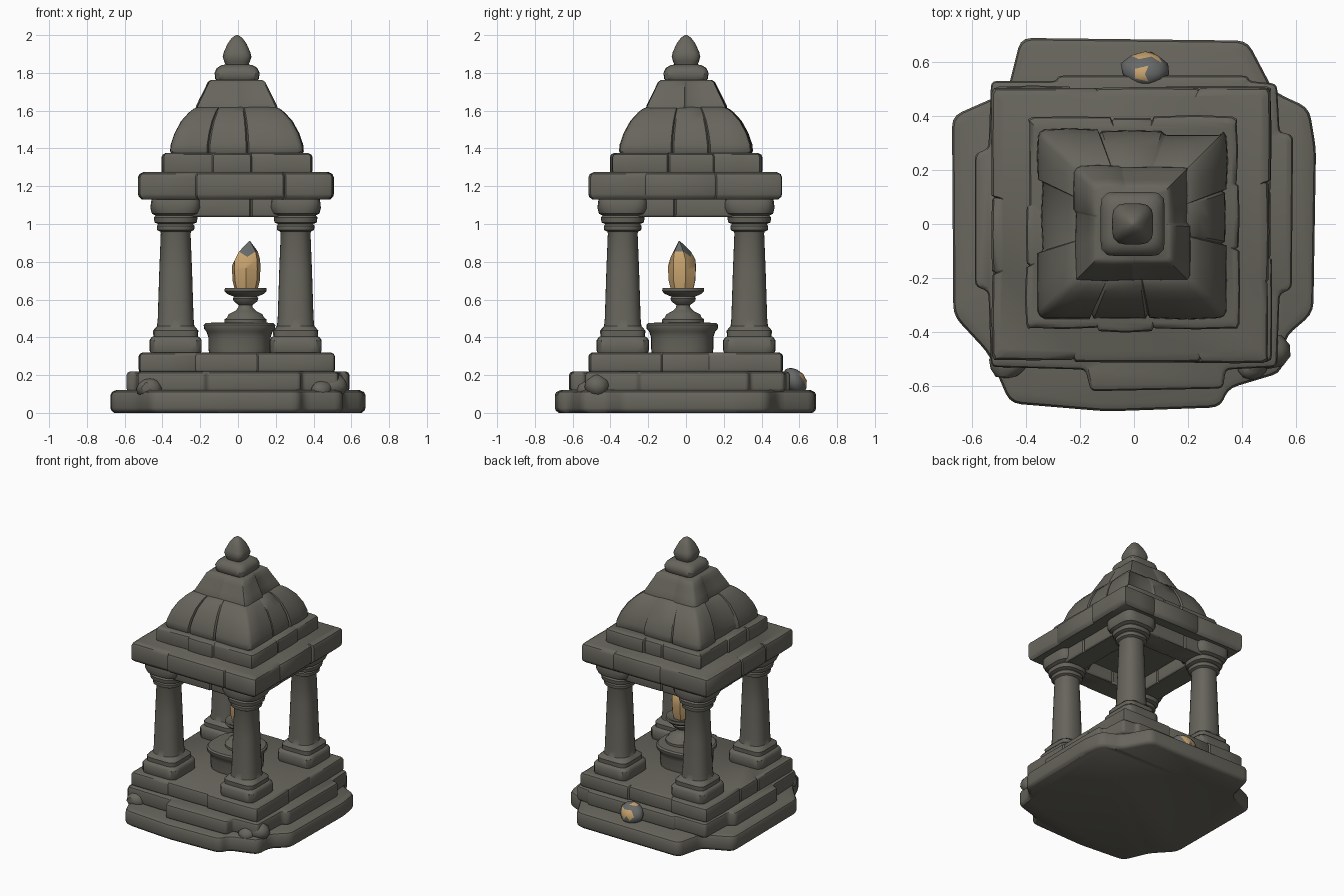
import bpy, bmesh, math, random
from mathutils import Vector

if "Cube" in bpy.data.objects:
    bpy.data.objects.remove(bpy.data.objects["Cube"])
random.seed(4)


def material(name, rgb):
    m = bpy.data.materials.new(name)
    m.diffuse_color = (*rgb, 1)
    m.use_nodes = True
    m.node_tree.nodes["Principled BSDF"].inputs["Base Color"].default_value = m.diffuse_color
    return m


STONE = material("weathered stone", (0.135, 0.130, 0.107))
AMBER = material("amber crystal", (0.58, 0.37, 0.16))
GREY = material("grey crystal", (0.135, 0.14, 0.14))


def finish(name, bm, mats):
    bmesh.ops.recalc_face_normals(bm, faces=bm.faces)
    me = bpy.data.meshes.new(name)
    bm.to_mesh(me)
    bm.free()
    for m in mats:
        me.materials.append(m)
    ob = bpy.data.objects.new(name, me)
    bpy.context.collection.objects.link(ob)
    return ob


def loft(name, rings, mats=(STONE,), rule=None):
    """Skin a stack of equal-length rings and cap both ends."""
    bm = bmesh.new()
    vs = [[bm.verts.new(p) for p in r] for r in rings]
    n = len(vs[0])
    for a, b in zip(vs, vs[1:]):
        for i in range(n):
            j = (i + 1) % n
            bm.faces.new((a[i], a[j], b[j], b[i]))
    bm.faces.new(vs[0][::-1])
    bm.faces.new(vs[-1])
    if rule:
        for f in bm.faces:
            f.material_index = rule(f.calc_center_median())
    return finish(name, bm, mats)


def block_profile(z0, z1, b=0.02):
    """Inset and height pairs for a worn, round-edged block."""
    return [(b * 0.7, z0), (b * 0.15, z0 + b * 0.5), (0, z0 + b), (0, z1 - b),
            (b * 0.25, z1 - b * 0.4), (b, z1)]


def rounded(outline, r, steps=3):
    """Round every corner of a coarse outline."""
    out = []
    n = len(outline)
    for i in range(n):
        p, a, b = (Vector(outline[k % n]) for k in (i, i - 1, i + 1))
        da, db = a - p, b - p
        s = p + da.normalized() * min(r, da.length * 0.4)
        e = p + db.normalized() * min(r, db.length * 0.4)
        for k in range(steps + 1):
            t = k / steps
            out.append(s * (1 - t) ** 2 + p * 2 * t * (1 - t) + e * t * t)
    return out


def slab(name, outline, profile, r=0.04):
    pts = rounded(outline, r)
    return loft(name, [[(p.x * (1 - d / 0.6), p.y * (1 - d / 0.6), z) for p in pts]
                       for d, z in profile])


def course(name, c, hx, hy, profile, joints=2, wear=0.012, groove=0.012):
    """Rectangular masonry course: stones of uneven depth split by grooves."""
    pts = []
    for side in range(4):
        ang = side * math.pi / 2
        half, depth = (hx, hy) if side % 2 == 0 else (hy, hx)
        cuts = [half * (-1 + 2 * (k + 1 + random.uniform(-.25, .25)) / (joints + 1))
                for k in range(joints)]
        ends = [-half] + cuts + [half]
        line = []
        for k in range(len(ends) - 1):
            a, b = ends[k], ends[k + 1]
            off = random.uniform(-wear, wear * 0.3)
            ga = 0.024 if k == 0 else 0.008
            gb = 0.024 if k == len(ends) - 2 else 0.008
            line += [(a + ga, off), ((a + b) / 2, off + random.uniform(0, wear * .4)),
                     (b - gb, off)]
            if k < len(ends) - 2:
                line.append((b, -groove))
            else:
                line.append((b - 0.007, -0.007))      # worn corner
        for t, off in line:
            v = Vector((t, -(depth + off)))
            pts.append((v.x * math.cos(ang) - v.y * math.sin(ang),
                        v.x * math.sin(ang) + v.y * math.cos(ang)))
    rings = [[(c[0] + x * (1 - d / hx), c[1] + y * (1 - d / hy), z) for x, y in pts]
             for d, z in profile]
    return loft(name, rings)


def turned(name, c, profile, n=32, **kw):
    """Stack of superellipse rings: (radius, height, squareness)."""
    rings = []
    for r, z, p in profile:
        ring = []
        for i in range(n):
            a = 2 * math.pi * (i + 0.5) / n
            ca, sa = math.cos(a), math.sin(a)
            k = r * (abs(ca) ** p + abs(sa) ** p) ** (-1 / p)
            ring.append((c[0] + k * ca, c[1] + k * sa, z))
        rings.append(ring)
    return loft(name, rings, **kw)


# stepped base
slab("ground_slab", [(-.42, .69), (.42, .68), (.52, .49), (.65, .43), (.675, .28),
                     (.665, -.33), (.56, -.42), (.55, -.55), (.35, -.61), (.32, -.68),
                     (-.1, -.695), (-.46, -.665), (-.54, -.48), (-.67, -.34),
                     (-.675, .4), (-.47, .49)], block_profile(0, .12, .025))
slab("second_step", [(-.28, .55), (.42, .55), (.43, .53), (.53, .52), (.54, .34), (.59, .33),
                     (.585, -.24), (.54, -.26), (.53, -.53), (.34, -.54), (.33, -.61),
                     (-.16, -.62), (-.18, -.54), (-.53, -.53), (-.54, -.25),
                     (-.59, -.23), (-.59, .26), (-.54, .28), (-.53, .53), (-.29, .53)],
     block_profile(.11, .22), r=.02)
course("third_step", (-.005, 0), .52, .51, block_profile(.21, .32))

# four columns with square feet and spreading capitals
column = [(.130, .31, 9), (.138, .33, 9), (.138, .385, 9), (.128, .40, 9), (.118, .405, 7),
          (.120, .435, 6), (.108, .45, 4), (.099, .46, 2.6), (.095, .50, 2.5),
          (.087, .75, 2.4), (.079, .95, 2.4), (.082, .96, 2.5), (.098, .968, 2.5),
          (.100, .99, 2.5), (.092, 1.0, 2.5), (.112, 1.008, 2.7), (.116, 1.035, 2.8),
          (.106, 1.045, 3), (.126, 1.055, 3.5), (.134, 1.085, 4.5), (.130, 1.12, 6),
          (.125, 1.14, 6)]
for x in (-.33, .305):
    for y in (-.335, .335):
        turned("column", (x, y), column)

# lintels joining the capitals
for s in (-1, 1):
    lintel = block_profile(1.038, 1.14, .012)
    course("front_lintel" if s < 0 else "back_lintel", (-.01, s * .335), .36, .085, lintel, 1, .006)
    course("side_lintel", (-.01 + s * .32, 0), .085, .36, lintel, 1, .006)

# roof courses
course("eave_slab", (-.01, 0), .515, .512, block_profile(1.13, 1.275, .028), 2, .01)
course("roof_course", (-.005, 0), .395, .395, block_profile(1.26, 1.375, .02), 2, .014)


def by_width(h, rows):
    return [(h - w, z) for w, z in rows]


course("lower_dome", (-.008, 0), .348, .348, by_width(.348, [
    (.335, 1.36), (.348, 1.385), (.345, 1.42), (.325, 1.48), (.29, 1.545), (.25, 1.59),
    (.225, 1.61), (.20, 1.62)]), 2, .018, .014)
course("upper_dome", (-.008, 0), .215, .215, by_width(.215, [
    (.215, 1.60), (.212, 1.625), (.195, 1.66), (.165, 1.72), (.150, 1.752), (.135, 1.762)]),
    1, .012, .004)

# crown
turned("crown_collar", (-.005, 0), [(.10, 1.75, 7), (.116, 1.768, 7), (.119, 1.80, 7),
                                    (.108, 1.825, 6), (.085, 1.84, 5), (.06, 1.845, 4)])
turned("finial", (-.005, 0), [(.058, 1.835, 4), (.068, 1.86, 4), (.076, 1.885, 4),
                              (.070, 1.91, 3.5), (.050, 1.955, 3), (.028, 1.985, 2.5),
                              (.008, 1.999, 2), (.003, 2.0, 2)], n=24)

# altar block and offering dish
turned("altar", (.008, -.02), [(.160, .31, 2.6), (.165, .34, 2.6), (.165, .40, 2.6),
                               (.175, .43, 2.6), (.188, .445, 2.6), (.190, .465, 2.6),
                               (.180, .475, 2.6), (.14, .478, 2.6)])
turned("dish_stand", (.04, -.015), [(.112, .47, 2), (.112, .495, 2), (.098, .505, 2),
                                    (.090, .522, 2), (.055, .54, 2), (.038, .558, 2),
                                    (.036, .57, 2), (.062, .59, 2), (.068, .605, 2),
                                    (.062, .615, 2), (.098, .63, 2), (.112, .645, 2),
                                    (.110, .662, 2), (.098, .662, 2), (.085, .652, 2)])

# faceted crystal, grey towards its point
rings = []
for r, z, lean in [(.060, .645, 0), (.074, .70, 0), (.077, .76, 0), (.076, .795, 0),
                   (.056, .84, .4), (.003, .91, 1)]:
    rings.append([(.043 + .018 * lean + r * math.cos(i * math.tau / 7 + .2),
                   -.018 - .017 * lean + r * math.sin(i * math.tau / 7 + .2),
                   z + (.014 * (-1) ** i if .79 < z < .85 else 0)) for i in range(7)])
loft("crystal", rings, (AMBER, GREY), lambda c: 1 if c.z > .832 else 0)

# broken crystal piece lying on the back step
bm = bmesh.new()
bmesh.ops.create_icosphere(bm, subdivisions=2, radius=1)
for v in bm.verts:
    k = random.uniform(.92, 1.06)
    v.co = Vector((.04 + .09 * v.co.x * k, .575 + .062 * v.co.y * k - .02 * v.co.z,
                   .17 + .075 * v.co.z * k))
for f in bm.faces:
    c = f.calc_center_median()
    f.material_index = 1 if (c.y > .612 and c.z > .15) or (c.z > .225 and c.x < .05) else 0
finish("crystal_shard", bm, (GREY, AMBER))

# fallen rubble on the lower steps
for x, y, z, s in [(.50, -.47, .14, .085), (-.47, -.52, .13, .07), (.44, -.53, .12, .06)]:
    bm = bmesh.new()
    bmesh.ops.create_icosphere(bm, subdivisions=2, radius=1)
    for v in bm.verts:
        k = s * random.uniform(.9, 1.05)
        v.co = Vector((x + v.co.x * k, y + v.co.y * k * .8, z + v.co.z * k * .8))
    finish("rubble", bm, (STONE,))

# smooth worn surfaces, crisp joints
bpy.ops.object.select_all(action='SELECT')
bpy.context.view_layer.objects.active = bpy.context.scene.objects[0]
bpy.ops.object.shade_smooth_by_angle(angle=math.radians(38))
